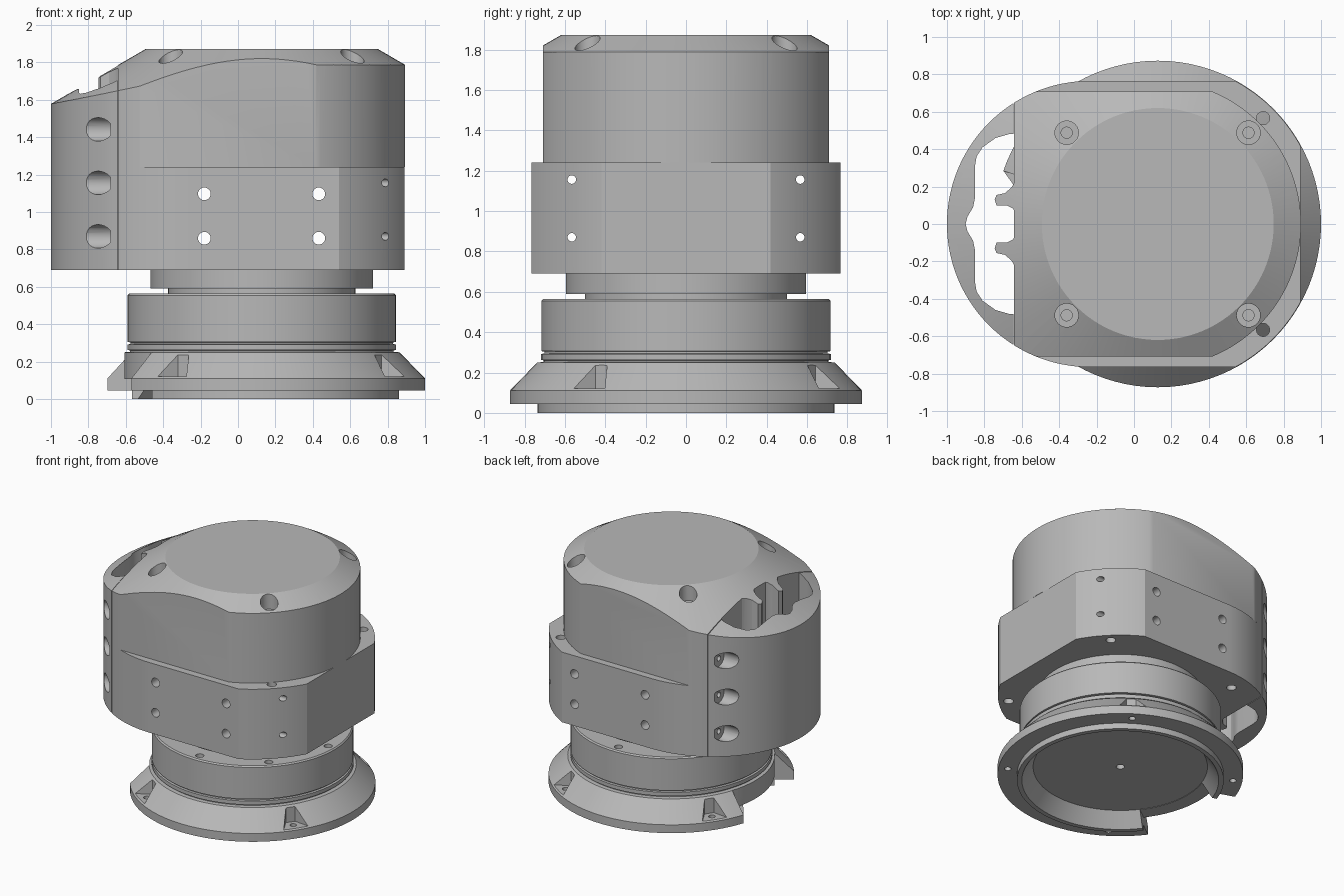
import bpy, bmesh, math
from math import cos, sin, radians, pi
from mathutils import Vector, Matrix

cube = bpy.data.objects.get("Cube")
if cube:
    bpy.data.objects.remove(cube)

GREY = (0.48, 0.48, 0.48, 1)
grey = bpy.data.materials.new("plain grey")
grey.use_nodes = True
grey.diffuse_color = GREY
grey.node_tree.nodes["Principled BSDF"].inputs["Base Color"].default_value = GREY

AXIS = 0.127            # x of the round base axis
BOTTOM, LEDGE = 0.69, 1.24
SEAM = -0.642           # plane between housing and cable cover


def finish(name, bm):
    bmesh.ops.recalc_face_normals(bm, faces=bm.faces)
    mesh = bpy.data.meshes.new(name)
    bm.to_mesh(mesh)
    bm.free()
    mesh.materials.append(grey)
    obj = bpy.data.objects.new(name, mesh)
    bpy.context.scene.collection.objects.link(obj)
    return obj


def prism(name, outline, z0, z1):
    bm = bmesh.new()
    face = bm.faces.new([bm.verts.new((x, y, z0)) for x, y in outline])
    new = bmesh.ops.extrude_face_region(bm, geom=[face])["geom"]
    verts = [v for v in new if isinstance(v, bmesh.types.BMVert)]
    bmesh.ops.translate(bm, verts=verts, vec=(0, 0, z1 - z0))
    return finish(name, bm)


def lathe(name, profile):
    bm = bmesh.new()
    vs = [bm.verts.new((AXIS + r, 0, z)) for r, z in profile]
    edges = [bm.edges.new(pair) for pair in zip(vs, vs[1:])]
    bmesh.ops.spin(bm, geom=vs + edges, cent=(AXIS, 0, 0), axis=(0, 0, 1),
                   angle=2 * pi, steps=96)
    bmesh.ops.remove_doubles(bm, verts=bm.verts, dist=1e-4)
    return finish(name, bm)


def rod(start, end, radius):
    a, b = Vector(start), Vector(end)
    turn = (b - a).to_track_quat('Z', 'Y').to_matrix().to_4x4()
    bm = bmesh.new()
    bmesh.ops.create_cone(bm, cap_ends=True, segments=24, radius1=radius, radius2=radius,
                          depth=(b - a).length, matrix=Matrix.Translation((a + b) / 2) @ turn)
    return finish("drill", bm)


def combine(obj, tool, operation='DIFFERENCE', keep=False):
    mod = obj.modifiers.new("cut", 'BOOLEAN')
    mod.operation, mod.solver, mod.object = operation, 'EXACT', tool
    bpy.context.view_layer.objects.active = obj
    bpy.ops.object.modifier_apply(modifier=mod.name)
    if not keep:
        bpy.data.objects.remove(tool)


def drill(obj, start, end, radius):
    combine(obj, rod(start, end, radius))


def arc(cx, r, a0, a1, n=20):
    angles = [radians(a0 + (a1 - a0) * i / n) for i in range(n + 1)]
    return [(cx + r * cos(a), r * sin(a)) for a in angles]


def mirrored(half):
    return half + [(x, -y) for x, y in reversed(half) if abs(y) > 1e-4]


def polar(r, degrees):
    a = radians(degrees)
    return AXIS + r * cos(a), r * sin(a)


# Base: open foot, flange, grooved ring and neck turned in one piece
base = lathe("base_ring", [
    (0, .11), (.62, .11), (.7, 0), (.735, 0), (.735, .045), (.873, .045), (.873, .11),
    (.737, .25), (.705, .252), (.705, .26), (.719, .263), (.719, .292), (.702, .294),
    (.702, .303), (.717, .306), (.717, .555), (.708, .565), (.5, .565), (.5, .59),
    (.595, .59), (.595, .72), (0, .72)])

# Gap in the flange, deeper through the foot
for inner, z0, z1 in ((.735, .05, .255), (.6, -.1, .108)):
    edge = [polar(inner, 161 + 4 * i) for i in range(15)]
    combine(base, prism("gap", edge + [polar(1.2, 217), polar(1.2, 189), polar(1.2, 161)], z0, z1))

# Screw pockets in the sloping flange
for angle in (-124, -34, 56, 146):
    a = radians(angle)
    plan = [(.75, .035), (.9, .115), (.9, -.115), (.75, -.035)]
    plan = [(AXIS + u * cos(a) - v * sin(a), u * sin(a) + v * cos(a)) for u, v in plan]
    combine(base, prism("pocket", plan, .12, .4))
    x, y = polar(.805, angle)
    drill(base, (x, y, 0), (x, y, .2), .024)

# Bolt circle on the ring and centre hole underneath
for i in range(8):
    x, y = polar(.655, 45 * i)
    drill(base, (x, y, .5), (x, y, .6), .03)
drill(base, (AXIS, 0, 0), (AXIS, 0, .2), .03)

# Roof form: flat disc with a thirty degree slope all round
roof = lathe("roof_form", [(0, .3), (1.4, .3), (1.4, 1.42), (.62, 1.872), (0, 1.872)])

# Housing: wide lower part, narrower upper part
left, left_r = -.235, .765
lower = prism("lower_housing", mirrored(
    arc(left, left_r, 122, 90) + arc(AXIS, .87, 61.6, 28.7)), BOTTOM, LEDGE)
upper = prism("upper_housing", mirrored(
    arc(left, left_r, 122, 112) + arc(AXIS, .766, 67.8, 0, 32)), LEDGE, 2.1)
combine(upper, roof, 'INTERSECT', True)

# Cable cover with its opening
cover = prism("cable_cover", mirrored(arc(left, left_r, 122.4, 180, 32)), BOTTOM, 2.1)
combine(cover, roof, 'INTERSECT', True)
opening = [(-.6, .48), (-.67, .48), (-.74, .46), (-.81, .41), (-.842, .36), (-.85, .31),
           (-.85, .14), (-.86, .09), (-.89, .04), (-.9, 0)]
combine(cover, prism("opening", mirrored(opening), .5, 2.2))

# Cable guide fingers on the housing wall
finger = [(-.63, .24), (-.655, .195), (-.69, .165), (-.735, .155), (-.745, .13),
          (-.735, .1), (-.68, .1), (-.65, .085), (-.63, .06)]
for name, side in (("left_finger", 1), ("right_finger", -1)):
    guide = prism("cable_guide_" + name, [(x, y * side) for x, y in finger], BOTTOM, 2.1)
    combine(guide, roof, 'INTERSECT', True)
bpy.data.objects.remove(roof)

# Through holes across the lower housing
for x in (-.18, .432):
    for z in (.86, 1.097):
        drill(lower, (x, -1, z), (x, 1, z), .034)

for side in (1, -1):
    y = .566 * side
    # Cover bolts in scooped pockets, running into the housing
    for z in (.87, 1.156, 1.442):
        drill(cover, (-1.1, y, z), (-.682, y, z), .063)
        drill(cover, (-.75, y, z), (-.6, y, z), .021)
        if z < LEDGE:
            drill(lower, (-.8, y, z), (1.1, y, z), .021)
        else:
            drill(upper, (-.8, y, z), (-.5, y, z), .021)
    # Ledge bolts and blind holes underneath
    drill(lower, (.69, y, .6), (.69, y, 1.3), .035)
    drill(lower, (-.4, .6 * side, .6), (-.4, .6 * side, .78), .035)
    # Counterbored roof screws
    for x in (-.36, .612):
        y = .488 * side
        drill(upper, (x, y, 1.75), (x, y, 2), .063)
        drill(upper, (x, y, 1.68), (x, y, 1.8), .03)

# Smooth the round walls and keep the machined edges crisp
for obj in bpy.context.scene.collection.objects:
    obj.select_set(obj.type == 'MESH' and grey.name in obj.data.materials)
bpy.context.view_layer.objects.active = base
bpy.ops.object.shade_smooth_by_angle(angle=radians(25))
